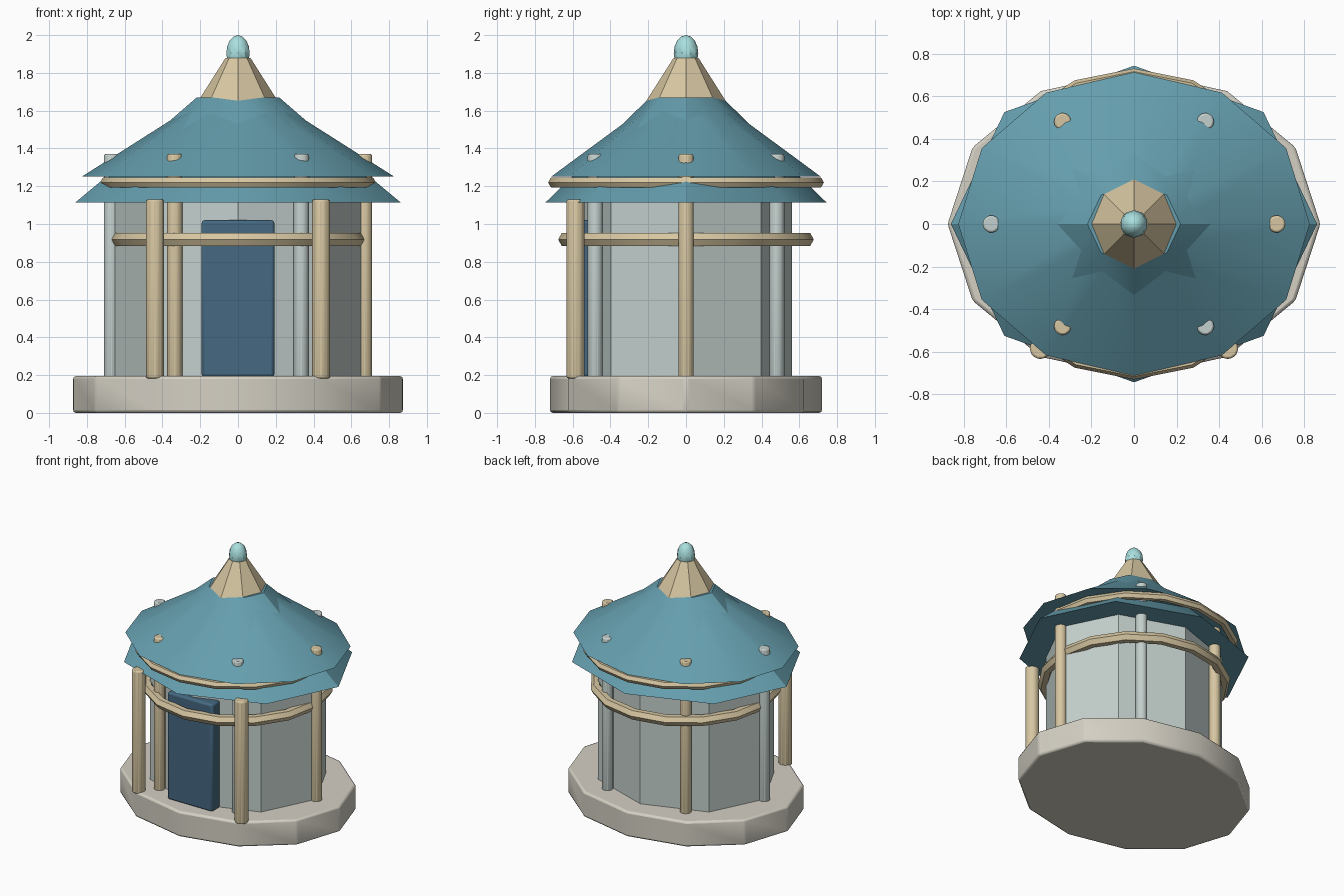
import bpy
from math import cos, sin, pi, radians

if "Cube" in bpy.data.objects:
    bpy.data.objects.remove(bpy.data.objects["Cube"])


def material(name, rgb):
    m = bpy.data.materials.new(name)
    m.diffuse_color = (*rgb, 1)
    m.use_nodes = True
    m.node_tree.nodes["Principled BSDF"].inputs["Base Color"].default_value = m.diffuse_color
    return m


TAN = material("tan_wood", (0.68, 0.57, 0.36))
BLUE = material("roof_blue", (0.13, 0.34, 0.42))
DOOR = material("door_blue", (0.06, 0.14, 0.22))
GREY = material("pale_wall", (0.55, 0.63, 0.61))
STONE = material("stone", (0.66, 0.63, 0.55))
AQUA = material("aqua", (0.40, 0.74, 0.74))


def finish(name, mat, bevel=0.0):
    o = bpy.context.object
    o.name = name
    o.data.materials.append(mat)
    bpy.ops.object.transform_apply(location=False, rotation=True, scale=True)
    bpy.ops.object.shade_smooth_by_angle(angle=radians(33))
    if bevel:
        b = o.modifiers.new("bevel", 'BEVEL')
        b.width, b.segments = bevel, 2
    return o


def frustum(name, mat, sides, z0, z1, rx, ry, top=1.0, x=0, y=0, bevel=0.0):
    """Elliptical prism or cone with a vertex on the +x axis."""
    bpy.ops.mesh.primitive_cone_add(vertices=sides, radius1=1, radius2=top, depth=z1 - z0,
                                    location=(x, y, (z0 + z1) / 2), rotation=(0, 0, pi / 2))
    bpy.ops.object.transform_apply(location=False, rotation=True, scale=False)
    bpy.context.object.scale = (rx, ry, 1)
    return finish(name, mat, bevel)


def ring(name, mat, radius, thick, z):
    bpy.ops.mesh.primitive_torus_add(major_radius=radius, minor_radius=thick, major_segments=16,
                                     minor_segments=6, location=(0, 0, z))
    return finish(name, mat)


# Base and walls
frustum("base", STONE, 12, 0, 0.195, 0.875, 0.72, bevel=0.015)
frustum("walls", GREY, 8, 0.18, 1.25, 0.67, 0.56)

# Alternating wall posts whose tops poke through the roof
for i in range(6):
    a = i * pi / 3
    frustum(f"wall_post_{i}", GREY if i % 2 else TAN, 10, 0.18, 1.37, 0.042, 0.042,
            x=0.67 * cos(a), y=0.555 * sin(a), bevel=0.01)

# Porch posts
for side, s in (("left", -1), ("right", 1)):
    frustum(f"{side}_porch_post", TAN, 10, 0.183, 1.13, 0.05, 0.05, x=0.44 * s, y=-0.585, bevel=0.01)

# Door
bpy.ops.mesh.primitive_cube_add(size=1, location=(0, -0.54, 0.605))
bpy.context.object.scale = (0.385, 0.10, 0.83)
finish("door", DOOR, 0.015)

# Rails around the walls and between the roofs
ring("wall_rail", TAN, 0.637, 0.04, 0.918)
ring("roof_ring", TAN, 0.70, 0.03, 1.22)

# Roof tiers
frustum("lower_roof", BLUE, 8, 1.115, 1.33, 0.86, 0.743, top=0.70)
frustum("main_roof", BLUE, 12, 1.252, 1.645, 0.825, 0.712, top=0.25)
frustum("upper_roof", BLUE, 8, 1.465, 1.67, 0.455, 0.40, top=0.48)

# Spire and finial
frustum("spire", TAN, 8, 1.60, 1.88, 0.243, 0.243, top=0.27)
bpy.ops.mesh.primitive_uv_sphere_add(segments=10, ring_count=8, radius=1, location=(0, 0, 1.905))
bpy.context.object.scale = (0.065, 0.065, 0.095)
finish("finial", AQUA)
